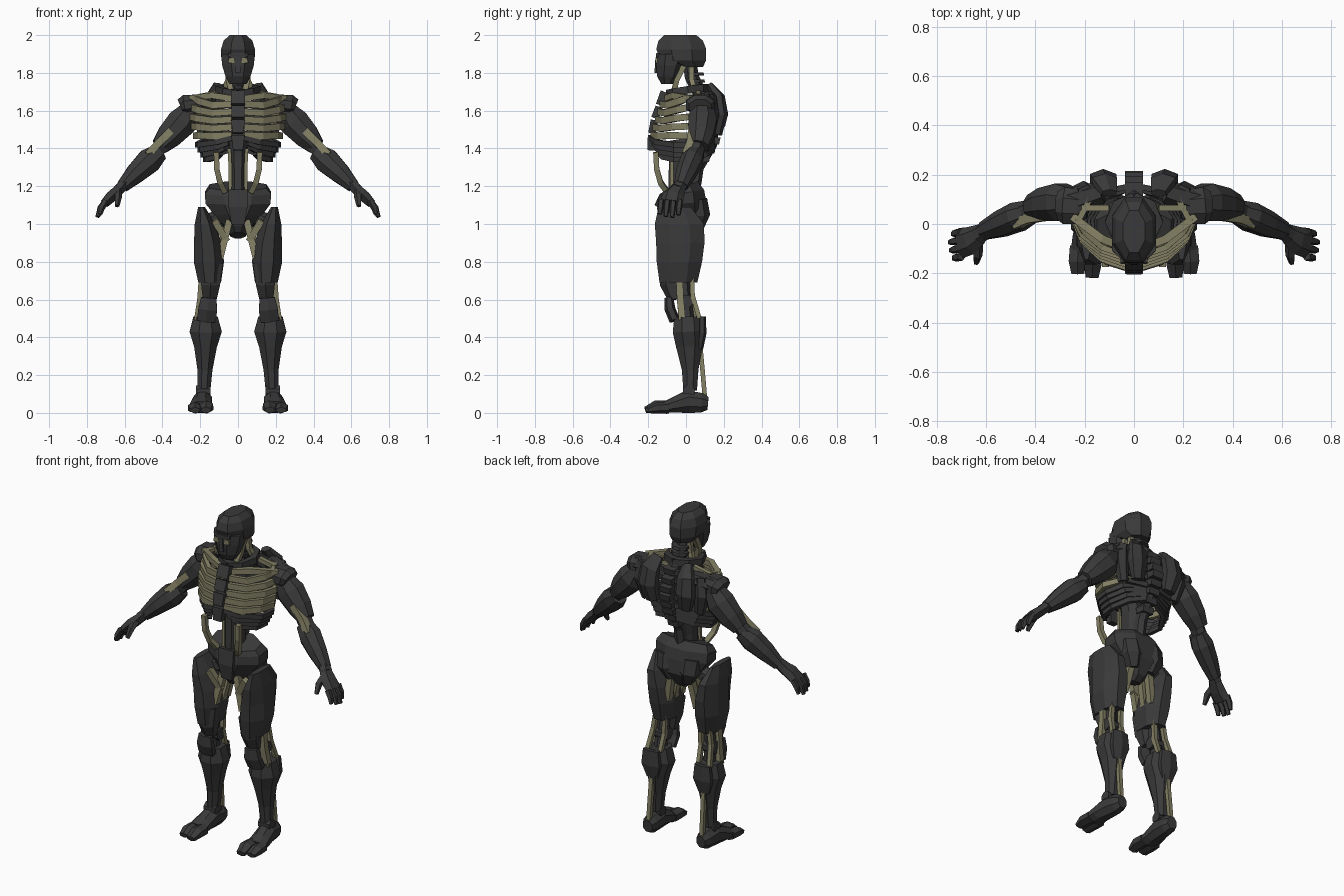
import bpy, bmesh, math
from mathutils import Vector


def material(name, rgb):
    m = bpy.data.materials.new(name)
    m.diffuse_color = (*rgb, 1)
    return m


DARK = material("charcoal", (0.042, 0.042, 0.043))
OLIVE = material("olive_tendon", (0.23, 0.215, 0.128))
Y, Z = Vector((0, 1, 0)), Vector((0, 0, 1))


def loft(name, rings, n=8, mat=DARK, ref=Y, mirror=True, rule=None, level=False):
    """Skin faceted rings (x, y, z, half width, half depth) along a path."""
    bm = bmesh.new()
    pts = [Vector(r[:3]) for r in rings]
    loops = []
    for i, r in enumerate(rings):
        t = (pts[min(i + 1, len(pts) - 1)] - pts[max(i - 1, 0)]).normalized()
        t = Z if level else t
        side = t.cross(ref).normalized()
        deep = side.cross(t)
        loop = []
        for k in range(n):
            a = 2 * math.pi * (k + 0.5) / n
            s = 1 / math.cos(math.pi / n)
            loop.append(bm.verts.new(pts[i] + side * r[3] * s * math.cos(a) + deep * r[4] * s * math.sin(a)))
        loops.append(loop)
    for lo, hi in zip(loops, loops[1:]):
        for k in range(n):
            bm.faces.new((lo[k], lo[(k + 1) % n], hi[(k + 1) % n], hi[k]))
    bm.faces.new(loops[0])
    bm.faces.new(loops[-1])
    bmesh.ops.recalc_face_normals(bm, faces=bm.faces[:])
    me = bpy.data.meshes.new(name)
    me.materials.append(mat)
    if rule:
        me.materials.append(DARK)
        for f in bm.faces:
            f.material_index = int(rule(f.calc_center_median()))
    bm.to_mesh(me)
    bm.free()
    ob = bpy.data.objects.new(name, me)
    bpy.context.collection.objects.link(ob)
    if mirror:
        ob.modifiers.new("mirror", 'MIRROR').use_mirror_merge = False
    return ob


def rod(name, pts, r=0.012, mat=OLIVE, mirror=True, ref=Y, n=4):
    return loft(name, [(*p, r, r) for p in pts], n, mat, ref, mirror)


# Head
loft("cranium", [(0, .03, 1.83, .062, .06), (0, -.015, 1.865, .088, .12), (0, -.025, 1.925, .09, .132),
                 (0, -.028, 1.97, .076, .118), (0, -.03, 2.0, .045, .085)], mirror=False, level=True)
loft("face", [(0, -.10, 1.74, .045, .03), (0, -.092, 1.78, .066, .06), (0, -.082, 1.84, .084, .076),
              (0, -.07, 1.9, .089, .09)], mirror=False, level=True)
loft("brow", [(0, -.147, 1.885, .05, .013), (0, -.147, 1.905, .055, .01)], 4, mirror=False)
loft("nose", [(0, -.157, 1.80, .014, .01), (0, -.152, 1.88, .009, .01)], 4, mirror=False)
loft("eye", [(.036, -.157, 1.852, .018, .005), (.036, -.157, 1.879, .013, .005)], 4, OLIVE)

# Neck
rod("neck_spine", [(0, .07, 1.70), (0, .03, 1.78), (0, .02, 1.86)], .032, DARK, False, n=6)
for i in range(3):
    z = 1.715 + i * .035
    loft("neck_vertebra", [(0, .06 - i * .004, z, .05, .045), (0, .056 - i * .004, z + .016, .05, .045)],
         mirror=False, level=True)
rod("neck_tendon_front", [(.03, -.07, 1.68), (.05, -.05, 1.76), (.05, -.01, 1.84)], .014)
rod("neck_tendon_back", [(.085, .05, 1.69), (.055, .03, 1.76), (.045, .03, 1.85)], .013)
loft("collar", [(0, -.09, 1.69, .016, .02), (.07, -.06, 1.70, .016, .018), (.10, .01, 1.71, .018, .02),
                (.07, .08, 1.72, .018, .02), (0, .11, 1.72, .018, .02)], 4, ref=Z)
rod("clavicle", [(.03, -.10, 1.665), (.13, -.06, 1.68), (.25, .03, 1.665)], .016, ref=Z)
rod("upper_shoulder_tendon", [(.10, .065, 1.695), (.21, .065, 1.675)], .013, ref=Z)

# Chest
for i, (y0, z0, y1, z1) in enumerate([(-.115, 1.70, -.14, 1.63), (-.142, 1.62, -.165, 1.56),
                                      (-.167, 1.55, -.18, 1.48), (-.182, 1.47, -.185, 1.39)]):
    loft("sternum_plate", [(0, y0, z0, .036, .02), (0, y1, z1, .038 - .004 * i, .02)], 4, mirror=False)
for i in range(5):
    z, y, w = 1.635 - .041 * i, -.13 - .012 * i, (.228, .238, .242, .236, .226)[i]
    rise = .032 - .009 * i
    loft("upper_rib", [(.03, y, z, .011, .017), (.13, y + .035, z - .006, .012, .018),
                       (w - .025, y + .1, z + rise * .5, .012, .018), (w, .01, z + rise, .012, .017),
                       (w - .06, .12, z + rise + .01, .012, .015), (.03, .15, z + rise + .01, .012, .015)],
         4, OLIVE, Z, rule=lambda c: c.y > .09)
for i in range(4):
    z, w = 1.455 - .026 * i, .216 - .014 * i
    loft("lower_rib", [(.03 + .02 * i, -.18 + .012 * i, z, .012, .013), (.11, -.155 + .012 * i, z - .022, .012, .014),
                       (w - .01, -.06, z - .036, .012, .014), (w, .02, z - .036, .012, .014),
                       (w - .05, .10, z - .008, .012, .014), (.03, .14, z + .02, .012, .014)], 4, ref=Z)

# Spine and shoulder blades
for i in range(8):
    z = 1.33 + .047 * i
    y = .092 + .075 * math.sin(math.pi * i / 8) + .01 * (i > 3)
    loft("back_vertebra", [(0, y, z, .036, .03), (0, y + .004, z + .037, .036, .034)], 4, mirror=False)
rod("spine", [(0, .04, 1.17), (0, .06, 1.3), (0, .13, 1.42), (0, .15, 1.58), (0, .09, 1.72)], .03, DARK, False, n=6)
loft("shoulder_blade", [(.10, .125, 1.735, .03, .016), (.12, .172, 1.67, .05, .03),
                        (.125, .182, 1.58, .054, .036), (.11, .165, 1.48, .036, .022)], 6)
loft("outer_blade", [(.19, .125, 1.68, .035, .03), (.205, .135, 1.58, .04, .035), (.18, .12, 1.46, .026, .024)], 6)
loft("blade_link", [(.13, .13, 1.66, .04, .04), (.27, .085, 1.63, .045, .05)], 6)

# Arms
loft("shoulder_cap", [(.19, .07, 1.64, .035, .045), (.225, .07, 1.635, .05, .07), (.28, .075, 1.63, .053, .075),
                      (.303, .075, 1.62, .042, .058)], 8)
loft("upper_arm", [(.25, .085, 1.61, .05, .06), (.295, .088, 1.54, .08, .076), (.365, .08, 1.465, .068, .066),
                   (.415, .068, 1.41, .046, .05)], 8)
rod("arm_tendon", [(.35, .034, 1.50), (.425, .022, 1.425), (.48, -.002, 1.365)], .019)
rod("elbow", [(.40, .06, 1.42), (.46, .04, 1.35)], .038, DARK, n=6)
loft("forearm", [(.415, .052, 1.38, .046, .046), (.47, .03, 1.335, .066, .058), (.54, 0, 1.27, .054, .052),
                 (.61, -.028, 1.20, .034, .036)], 8)
loft("wrist", [(.60, -.025, 1.215, .027, .032), (.63, -.045, 1.185, .028, .036)], 6)
loft("palm", [(.62, -.04, 1.19, .026, .036), (.665, -.068, 1.15, .03, .05), (.705, -.078, 1.11, .023, .054)], 6)
for i in range(4):
    y, d = -.033 - .033 * i, .012 * abs(i - 1.3)
    loft("finger", [(.70, y, 1.125, .016, .014), (.732 - d / 2, y - .004, 1.085, .014, .014),
                    (.75 - d, y - .008, 1.032 + d, .009, .01)], 5)
loft("thumb", [(.635, -.08, 1.17, .018, .018), (.635, -.125, 1.145, .017, .017), (.64, -.157, 1.095, .01, .01)], 5)

# Waist
loft("abdomen_column", [(0, -.02, 1.15, .048, .075), (0, -.02, 1.25, .046, .072), (0, -.015, 1.36, .05, .075),
                        (0, -.03, 1.45, .048, .065)], 8, mirror=False)
rod("abdomen_strip", [(.043, -.075, 1.16), (.04, -.075, 1.28), (.046, -.075, 1.40)], .009)
rod("waist_rod", [(.115, -.16, 1.38), (.112, -.155, 1.29), (.095, -.135, 1.22), (.07, -.10, 1.17)], .014)

# Pelvis
loft("pelvis", [(0, -.015, 1.20, .15, .08), (0, -.003, 1.165, .175, .1), (0, 0, 1.11, .172, .108),
                (0, .005, 1.04, .12, .108), (0, -.01, .97, .06, .08), (0, -.02, .94, .04, .05)], 8, mirror=False)
loft("pelvis_front_plate", [(0, -.09, 1.00, .035, .02), (0, -.105, 1.09, .05, .02), (0, -.095, 1.18, .05, .02)],
     4, mirror=False)
loft("buttock", [(.055, .06, .98, .03, .03), (.07, .07, 1.05, .06, .05), (.075, .06, 1.13, .06, .045)], 6)

# Upper legs
loft("thigh", [(.193, -.06, 1.09, .018, .085), (.175, -.035, 1.0, .054, .13), (.16, -.03, .9, .073, .128),
               (.154, -.035, .8, .08, .12), (.15, -.04, .69, .06, .1)], 8, level=True)
loft("lower_thigh", [(.145, -.075, .79, .066, .06), (.145, -.075, .68, .05, .055), (.15, -.06, .60, .036, .03)], 6)
for x0, y0, z0, x1, y1, z1 in [(.045, -.07, 1.02, .095, -.085, .82), (.05, .0, 1.02, .095, -.02, .82),
                               (.06, .05, 1.02, .10, .03, .82), (.125, -.10, 1.02, .06, -.075, .91)]:
    rod("groin_tendon", [(x0, y0, z0), (x1, y1, z1)], .018)
rod("hip_joint", [(.08, 0, 1.04), (.17, -.01, 1.0)], .04, DARK, ref=Z, n=6)

# Knees
rod("knee_bone", [(.155, -.015, .72), (.165, -.005, .58), (.17, .01, .48)], .032, DARK, n=6)
rod("knee_joint", [(.115, .0, .59), (.205, .0, .59)], .035, DARK, ref=Z, n=8)
rod("knee_side_tendon", [(.19, -.035, .71), (.198, -.03, .60), (.215, -.02, .49)], .018)
rod("knee_back_tendon", [(.18, .03, .72), (.195, .035, .62), (.21, .07, .50)], .012)
rod("knee_inner_tendon", [(.12, .03, .72), (.125, .03, .60), (.13, .06, .50)], .012)
loft("kneecap", [(.155, -.09, .61, .04, .02), (.16, -.085, .55, .05, .025), (.167, -.06, .49, .05, .025)], 6)

# Lower legs
loft("shin", [(.172, .01, .51, .064, .072), (.171, .012, .43, .085, .082), (.172, .018, .35, .06, .07),
              (.175, .022, .23, .04, .044), (.18, .022, .12, .034, .036)], 8)
loft("calf_plate", [(.175, .085, .51, .05, .018), (.175, .085, .42, .06, .02), (.175, .07, .34, .035, .018)], 6)
rod("heel_tendon", [(.175, .075, .36), (.178, .088, .22), (.18, .10, .08)], .012)

# Feet
rod("ankle", [(.145, .015, .115), (.222, .015, .115)], .03, DARK, ref=Z, n=8)
loft("foot", [(.18, .115, .05, .03, .035), (.182, .08, .053, .045, .052), (.187, .01, .06, .05, .06),
              (.195, -.06, .042, .055, .042), (.198, -.11, .03, .058, .03)], 8, ref=Z)
loft("big_toe", [(.167, -.10, .031, .034, .031), (.167, -.16, .032, .036, .03), (.17, -.215, .015, .026, .015)],
     6, ref=Z)
loft("outer_toes", [(.226, -.09, .028, .034, .028), (.229, -.15, .027, .036, .026), (.228, -.2, .014, .026, .014)],
     6, ref=Z)
